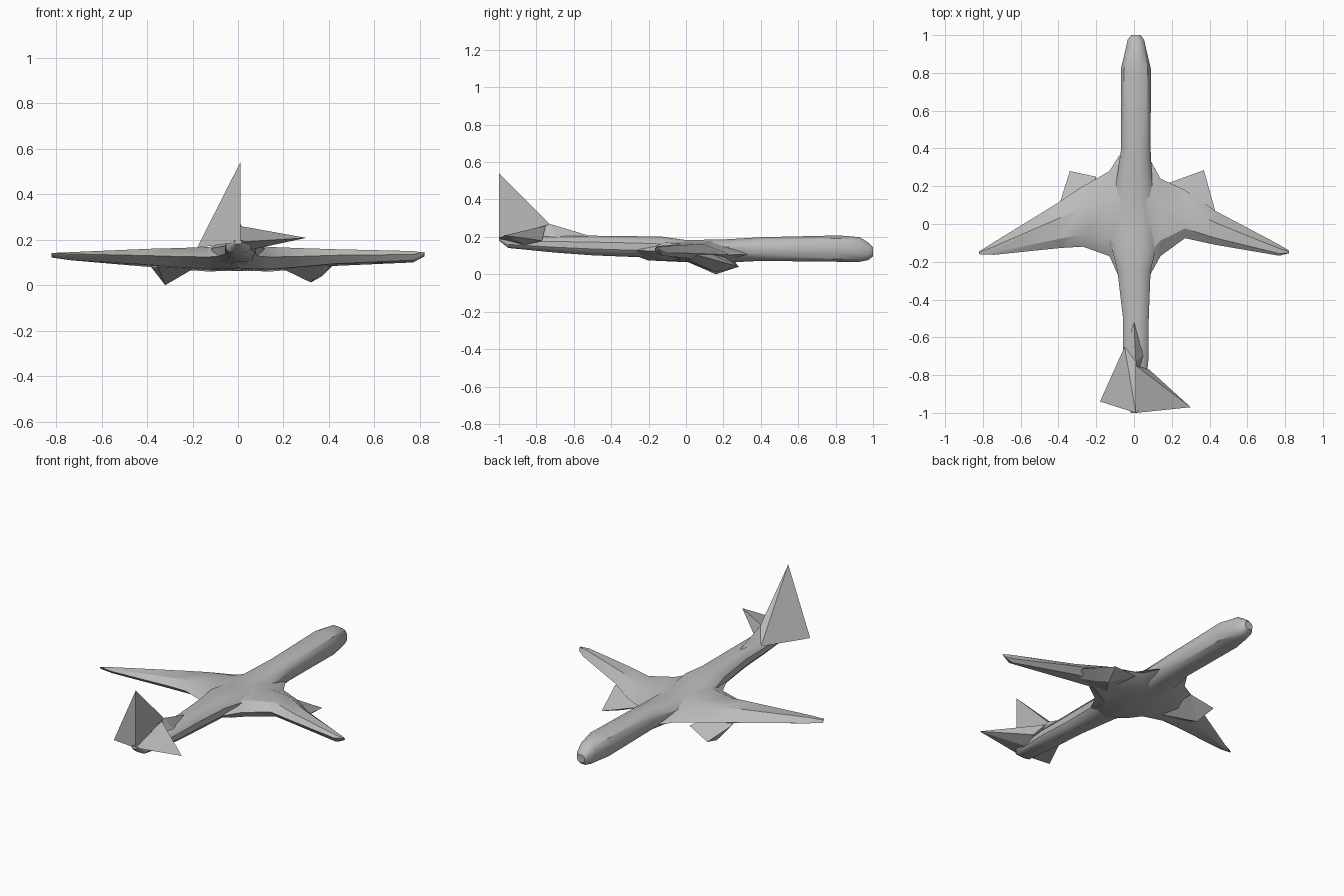
import bpy, bmesh, math
from mathutils import Vector

cube = bpy.data.objects.get("Cube")
if cube:
    bpy.data.objects.remove(cube, do_unlink=True)

grey = bpy.data.materials.new("plain grey")
grey.use_nodes = True
colour = (0.5, 0.5, 0.5, 1)
grey.diffuse_color = colour
grey.node_tree.nodes["Principled BSDF"].inputs["Base Color"].default_value = colour


def finish(name, bm, angle):
    bmesh.ops.recalc_face_normals(bm, faces=bm.faces[:])
    mesh = bpy.data.meshes.new(name)
    bm.to_mesh(mesh)
    bm.free()
    mesh.materials.append(grey)
    obj = bpy.data.objects.new(name, mesh)
    bpy.context.collection.objects.link(obj)
    bpy.ops.object.select_all(action='DESELECT')
    obj.select_set(True)
    bpy.context.view_layer.objects.active = obj
    bpy.ops.object.shade_smooth_by_angle(angle=math.radians(angle))


def loft(name, rings, angle):
    """Skin a row of equal-sized rings and cap both ends."""
    bm = bmesh.new()
    loops = [[bm.verts.new(p) for p in ring] for ring in rings]
    for a, b in zip(loops, loops[1:]):
        for i in range(len(a)):
            j = (i + 1) % len(a)
            bm.faces.new((a[i], a[j], b[j], b[i]))
    bm.faces.new(loops[0])
    bm.faces.new(loops[-1])
    finish(name, bm, angle)


def hull(name, points):
    """Faceted solid around a few corner points."""
    bm = bmesh.new()
    for p in points:
        bm.verts.new(p)
    res = bmesh.ops.convex_hull(bm, input=bm.verts[:])
    loose = [v for v in bm.verts if not v.link_faces]
    bmesh.ops.delete(bm, geom=loose, context='VERTS')
    finish(name, bm, 15)


# Fuselage: y, centre x, half width, bottom z, top z
stations = [
    (1.0, 0.01, 0.025, 0.095, 0.145), (0.975, 0.01, 0.045, 0.075, 0.17),
    (0.93, 0.01, 0.055, 0.065, 0.2), (0.82, 0.01, 0.082, 0.065, 0.21),
    (0.4, 0.01, 0.08, 0.07, 0.2), (0.2, 0.0, 0.1, 0.06, 0.188),
    (0.0, 0.0, 0.12, 0.07, 0.185), (-0.13, 0.0, 0.12, 0.08, 0.203),
    (-0.25, 0.0, 0.09, 0.09, 0.205), (-0.5, 0.01, 0.07, 0.1, 0.208),
    (-0.7, 0.01, 0.07, 0.115, 0.205), (-0.95, 0.0, 0.055, 0.14, 0.2),
    (-1.0, 0.0, 0.015, 0.18, 0.2)]


def body_ring(y, cx, half, low, high):
    ring = []
    for k in range(12):
        a = math.tau * (k + 0.5) / 12
        c, s = math.cos(a), math.sin(a)
        ring.append((cx + half * math.copysign(abs(c) ** 0.8, c), y,
                     (low + high) / 2 + (high - low) / 2 * math.copysign(abs(s) ** 0.8, s)))
    return ring


loft("fuselage", [body_ring(*s) for s in stations], 35)


# Wings: x, front y, rear y, bottom z, top z
def wing_ring(x, front, rear, low, high):
    mid = (low + high) / 2
    chord = front - rear
    return [(x, front, mid - 0.01), (x, front - chord * 0.35, high),
            (x, rear + chord * 0.2, high), (x, rear, mid + 0.01),
            (x, rear + chord * 0.2, low + 0.01), (x, front - chord * 0.3, low)]


wings = {
    "left_wing": [(0, 0.42, -0.36, 0.065, 0.18), (0.08, 0.35, -0.28, 0.062, 0.175),
                  (0.14, 0.24, -0.17, 0.06, 0.168), (0.27, 0.18, -0.075, 0.07, 0.163),
                  (0.43, 0.07, -0.11, 0.085, 0.158), (0.77, -0.11, -0.168, 0.1, 0.15),
                  (0.82, -0.14, -0.155, 0.13, 0.143)],
    "right_wing": [(0, 0.42, -0.36, 0.065, 0.18), (-0.08, 0.36, -0.28, 0.062, 0.175),
                   (-0.13, 0.28, -0.17, 0.06, 0.168), (-0.27, 0.2, -0.12, 0.07, 0.163),
                   (-0.39, 0.12, -0.127, 0.08, 0.16), (-0.74, -0.095, -0.163, 0.11, 0.145),
                   (-0.82, -0.145, -0.16, 0.125, 0.138)]}
for name, sections in wings.items():
    loft(name, [wing_ring(*s) for s in sections], 30)

# Engines slung under the leading edges
hull("left_engine", [(0.165, 0.21, 0.09), (0.37, 0.285, 0.04), (0.43, 0.07, 0.1),
                     (0.32, 0.16, 0.012), (0.2, 0.0, 0.07), (0.4, -0.04, 0.1),
                     (0.28, 0.06, 0.145)])
hull("right_engine", [(-0.2, 0.25, 0.09), (-0.34, 0.28, 0.04), (-0.39, 0.12, 0.09),
                      (-0.32, 0.16, 0.0), (-0.2, 0.0, 0.07), (-0.36, -0.02, 0.1),
                      (-0.28, 0.06, 0.145)])

# Tail: the fin flares out into the right tailplane
ridge, rear = Vector((0.01, -0.73, 0.27)), Vector((0.01, -1.0, 0.19))
right_tip = (-0.18, -0.94, 0.165)
hull("tail_fin", [(0.01, -1.0, 0.54), ridge, rear, right_tip, (-0.05, -0.65, 0.19)])
hull("fin_fillet", [(0.0, -0.52, 0.207), ridge, (-0.05, -0.65, 0.19),
                    (0.06, -0.68, 0.18), (0.01, -0.85, 0.2)])
hull("left_tailplane", [(0.3, -0.97, 0.208), ridge - Vector((0, 0.02, 0.01)), rear,
                        (0.08, -0.77, 0.18), (0.03, -0.85, 0.15)])
